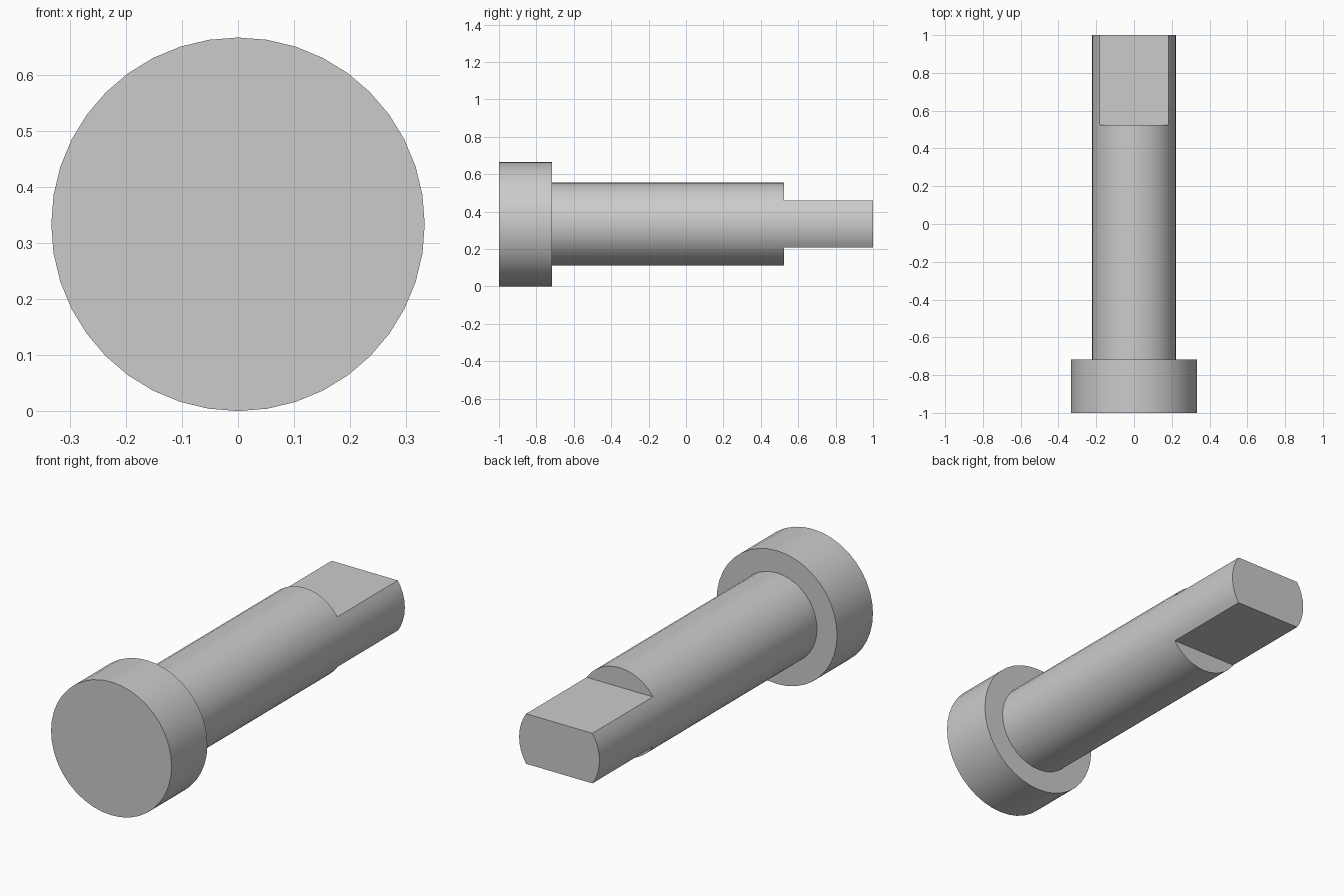
import bpy, bmesh, math
from mathutils import Matrix, Vector

default = bpy.data.objects.get("Cube")
if default:
    bpy.data.objects.remove(default, do_unlink=True)

HEAD_R, SHAFT_R = 0.333, 0.222
SHOULDER_Y, TANG_Y = -0.717, 0.523
TANG_HALF = 0.125      # half thickness between the two flats
SIDES = 40

steel = bpy.data.materials.new("grey steel")
steel.use_nodes = True
grey = (0.6, 0.6, 0.6, 1)
steel.diffuse_color = grey
steel.node_tree.nodes["Principled BSDF"].inputs["Base Color"].default_value = grey


def add_object(name, bm):
    bmesh.ops.recalc_face_normals(bm, faces=bm.faces)
    mesh = bpy.data.meshes.new(name)
    bm.to_mesh(mesh)
    bm.free()
    mesh.materials.append(steel)
    obj = bpy.data.objects.new(name, mesh)
    bpy.context.collection.objects.link(obj)
    return obj


# Headed pin: stepped rings along y, bridged and capped
bm = bmesh.new()
rings = []
for radius, y in [(HEAD_R, -1), (HEAD_R, SHOULDER_Y), (SHAFT_R, SHOULDER_Y), (SHAFT_R, 1)]:
    angles = [math.tau * i / SIDES for i in range(SIDES)]
    rings.append([bm.verts.new((radius * math.cos(a), y, HEAD_R + radius * math.sin(a)))
                  for a in angles])
for a, b in zip(rings, rings[1:]):
    for i in range(SIDES):
        j = (i + 1) % SIDES
        bm.faces.new((a[i], a[j], b[j], b[i]))
bm.faces.new(rings[0])
bm.faces.new(rings[-1])
pin = add_object("headed_pin", bm)

# Flats cut above and below the end of the shaft to leave the tang
for side, name in ((1, "upper_flat_cutter"), (-1, "lower_flat_cutter")):
    bm = bmesh.new()
    depth, length = 0.3, 0.8
    centre = Vector((0, TANG_Y + length / 2, HEAD_R + side * (TANG_HALF + depth / 2)))
    bmesh.ops.create_cube(bm, size=1, matrix=Matrix.Translation(centre)
                          @ Matrix.Diagonal((1, length, depth, 1)))
    cutter = add_object(name, bm)
    cutter.hide_render = True
    bpy.context.view_layer.objects.active = pin
    cut = pin.modifiers.new(name, 'BOOLEAN')
    cut.operation = 'DIFFERENCE'
    cut.solver = 'EXACT'
    cut.object = cutter
    bpy.ops.object.modifier_apply(modifier=cut.name)
    bpy.data.objects.remove(cutter, do_unlink=True)

# Smooth round sides with crisp edges
bpy.ops.object.select_all(action='DESELECT')
pin.select_set(True)
bpy.context.view_layer.objects.active = pin
bpy.ops.object.shade_smooth_by_angle(angle=math.radians(30))
